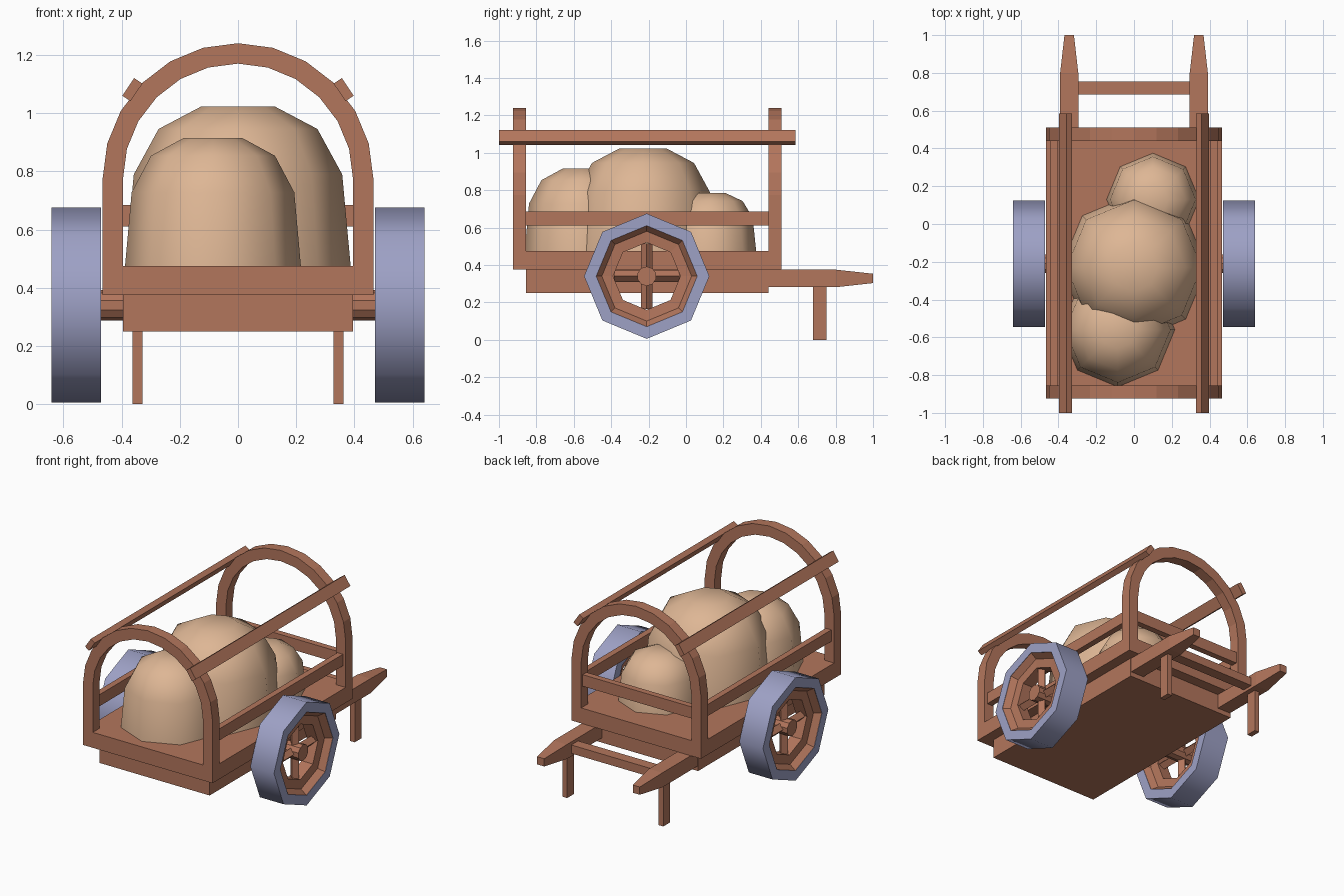
import bpy, bmesh, math
from mathutils import Matrix, Vector

if "Cube" in bpy.data.objects:
    bpy.data.objects.remove(bpy.data.objects["Cube"], do_unlink=True)


def material(name, rgb):
    m = bpy.data.materials.new(name)
    m.use_nodes = True
    m.diffuse_color = (*rgb, 1)
    m.node_tree.nodes["Principled BSDF"].inputs["Base Color"].default_value = (*rgb, 1)
    return m


WOOD = material("reddish wood", (0.45, 0.18, 0.107))
CLOTH = material("tan sackcloth", (0.73, 0.47, 0.30))
IRON = material("blue grey tyre", (0.34, 0.355, 0.56))


def finish(name, bm, mat, smooth=0):
    bmesh.ops.recalc_face_normals(bm, faces=bm.faces)
    me = bpy.data.meshes.new(name)
    bm.to_mesh(me)
    bm.free()
    me.materials.append(mat)
    ob = bpy.data.objects.new(name, me)
    bpy.context.collection.objects.link(ob)
    if smooth:
        bpy.ops.object.select_all(action="DESELECT")
        ob.select_set(True)
        bpy.context.view_layer.objects.active = ob
        bpy.ops.object.shade_smooth_by_angle(angle=math.radians(smooth))
    return ob


def box(name, lo, hi, turn=0):
    """Box between two corners, turned about its own y axis."""
    lo, hi = Vector(lo), Vector(hi)
    bm = bmesh.new()
    place = Matrix.Translation((lo + hi) / 2) @ Matrix.Rotation(turn, 4, "Y")
    bmesh.ops.create_cube(bm, size=1, matrix=place @ Matrix.Diagonal((*(hi - lo), 1)))
    return finish(name, bm, WOOD)


def side_box(name, s, lo, hi, turn=0):
    """Box on side s, given by its +x corners."""
    xs = sorted((s * lo[0], s * hi[0]))
    return box(name, (xs[0], *lo[1:]), (xs[1], *hi[1:]), s * turn)


def bridge(bm, rings, closed=False):
    """Join successive vertex rings with quads."""
    pairs = list(zip(rings, rings[1:])) + ([(rings[-1], rings[0])] if closed else [])
    for a, b in pairs:
        for i in range(len(a)):
            j = (i + 1) % len(a)
            bm.faces.new((a[i], a[j], b[j], b[i]))


def wheel_ring(name, centre, profile, mat, smooth):
    """Eight-sided ring about x from a closed (radius, x) profile."""
    bm = bmesh.new()
    rings = []
    for r, x in profile:
        angles = [math.tau * i / 8 for i in range(8)]
        rings.append([bm.verts.new(centre + Vector((x, r * math.sin(a), r * math.cos(a))))
                      for a in angles])
    bridge(bm, rings, closed=True)
    return finish(name, bm, mat, smooth)


def rod(name, a, b, r, sides):
    a, b = Vector(a), Vector(b)
    bm = bmesh.new()
    place = Matrix.Translation((a + b) / 2) @ (b - a).to_track_quat("Z", "Y").to_matrix().to_4x4()
    bmesh.ops.create_cone(bm, cap_ends=True, segments=sides, radius1=r, radius2=r,
                          depth=(b - a).length, matrix=place)
    return finish(name, bm, WOOD)


def hoop(name, y0, y1):
    """Arched frame with straight legs."""
    def outline(r):
        arc = [(r * math.cos(math.pi * i / 12), 0.775 + r * math.sin(math.pi * i / 12))
               for i in range(13)]
        return [(r, 0.375)] + arc + [(-r, 0.375)]
    bm = bmesh.new()
    sections = [[bm.verts.new((x, y, z)) for (x, z), y in
                 ((o, y0), (o, y1), (i, y1), (i, y0))]
                for o, i in zip(outline(0.465), outline(0.395))]
    bridge(bm, sections)
    bm.faces.new(sections[0])
    bm.faces.new(sections[-1])
    return finish(name, bm, WOOD)


def sack(name, x, y, r, height):
    """Rounded eight-sided sack resting on the bed."""
    bm = bmesh.new()
    rings = []
    for k, h in ((1, 0), (0.925, 0.575), (0.705, 0.86), (0.33, 1)):
        rings.append([bm.verts.new((x + k * r * math.cos(math.tau * i / 8),
                                    y + k * r * math.sin(math.tau * i / 8),
                                    0.475 + h * height)) for i in range(8)])
    bridge(bm, rings)
    bm.faces.new(rings[0])
    bm.faces.new(rings[-1])
    return finish(name, bm, CLOTH, 60)


def handle(name, s):
    """Shaft whose end tapers on all sides."""
    bm = bmesh.new()
    rings = []
    for y, w, h in ((0.44, 0.048, 0.047), (0.8, 0.048, 0.047), (1.0, 0.025, 0.025)):
        rings.append([bm.verts.new((s * 0.343 + i * w, y, 0.328 + j * h))
                      for i, j in ((-1, -1), (1, -1), (1, 1), (-1, 1))])
    bridge(bm, rings)
    bm.faces.new(rings[0])
    bm.faces.new(rings[-1])
    return finish(name, bm, WOOD)


# Bed and body
box("bed_floor", (-0.395, -0.925, 0.375), (0.395, 0.51, 0.475))
box("lower_body", (-0.395, -0.855, 0.25), (0.395, 0.44, 0.375))
hoop("front_hoop", -0.925, -0.855)
hoop("back_hoop", 0.44, 0.51)
box("back_rail", (-0.395, 0.455, 0.61), (0.395, 0.495, 0.685))
box("handle_crossbar", (-0.3, 0.685, 0.3), (0.3, 0.755, 0.355))

# Load
sack("large_sack", 0, -0.23, 0.387, 0.547)
sack("front_sack", -0.086, -0.56, 0.302, 0.44)
sack("small_sack", 0.1, 0.13, 0.245, 0.31)

# Mirrored side parts
for s, side in ((1, "left"), (-1, "right")):
    side_box(side + "_sill", s, (0.395, -0.855, 0.375), (0.465, 0.44, 0.475))
    side_box(side + "_rail", s, (0.405, -0.855, 0.61), (0.445, 0.44, 0.685))
    side_box(side + "_roof_pole", s, (0.346, -1.0, 1.044), (0.38, 0.585, 1.117),
             math.radians(-34))
    handle(side + "_handle", s)
    side_box(side + "_leg", s, (0.328, 0.68, 0), (0.362, 0.75, 0.285))

    # Wheel
    c = Vector((s * 0.555, -0.21, 0.34))
    wheel_ring(side + "_tyre", c, ((0.335, -0.085), (0.335, 0.085),
                                   (0.27, 0.085), (0.27, -0.085)), IRON, 50)
    wheel_ring(side + "_rim", c, ((0.27, -0.083), (0.24, -0.045), (0.18, -0.04),
                                  (0.18, 0.04), (0.24, 0.045), (0.27, 0.083)), WOOD, 0)
    for name, d in (("upright", Vector((0, 0, 0.175))), ("level", Vector((0, 0.175, 0)))):
        rod(f"{side}_{name}_spoke", c - d, c + d, 0.03, 4)
    rod(side + "_hub", (s * 0.39, c.y, c.z), (s * 0.615, c.y, c.z), 0.052, 10)
